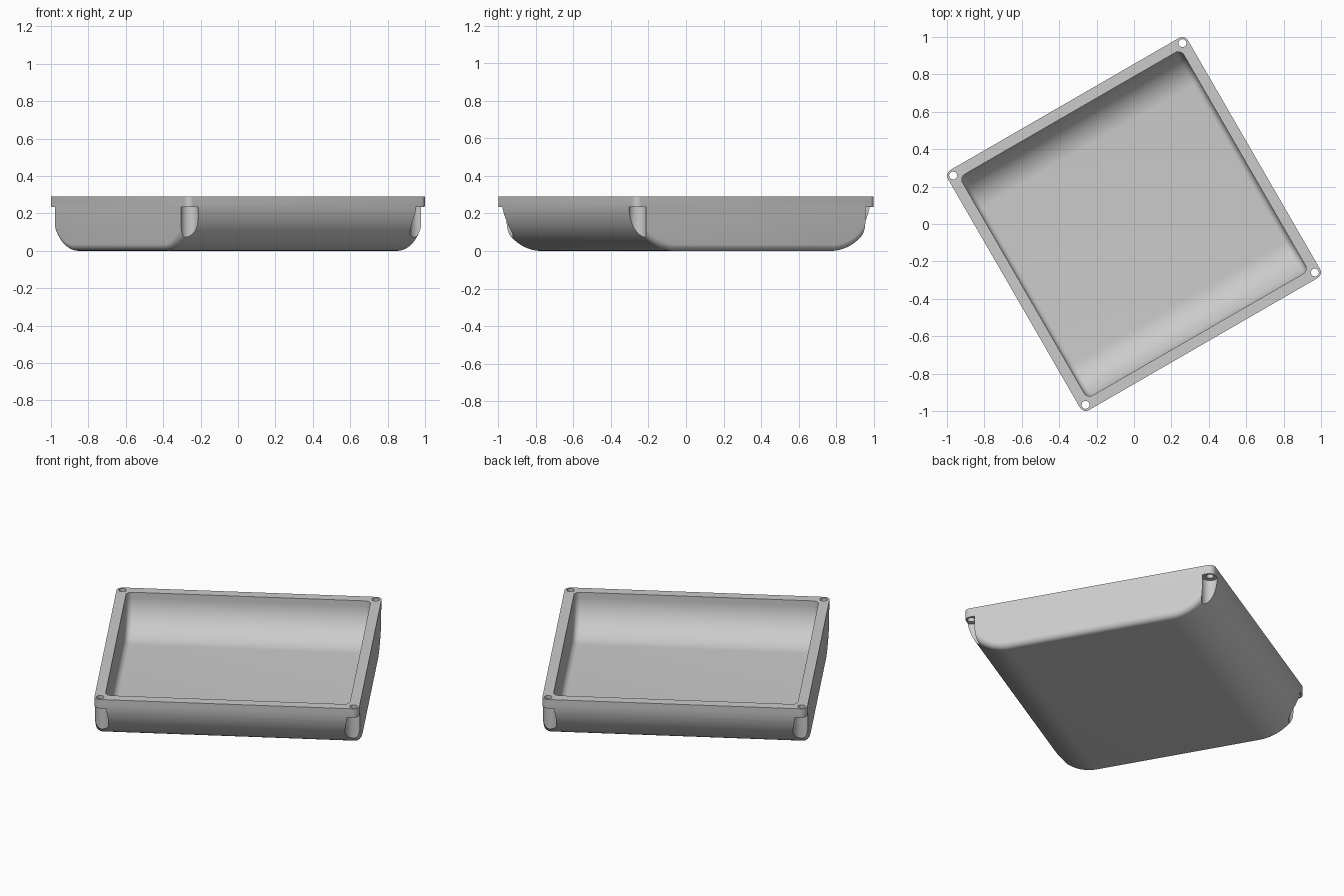
import bpy, bmesh, math
from mathutils import Matrix

if "Cube" in bpy.data.objects:
    bpy.data.objects.remove(bpy.data.objects["Cube"])

TOP = 0.29          # rim height
HALF = 0.741        # half side of the square tray
WALL = 0.058
CENTRE_Z = 0.26     # height of the arc centres
HOLE_POS = 0.708    # screw position from the middle
TURN = Matrix.Rotation(math.radians(30), 4, 'Z')

grey = bpy.data.materials.new("light_grey")
grey.use_nodes = True
grey.diffuse_color = (0.6, 0.6, 0.6, 1)
grey.node_tree.nodes["Principled BSDF"].inputs["Base Color"].default_value = (0.6, 0.6, 0.6, 1)


def finish(name, bm):
    bmesh.ops.recalc_face_normals(bm, faces=bm.faces)
    bm.transform(TURN)
    mesh = bpy.data.meshes.new(name)
    bm.to_mesh(mesh)
    bm.free()
    mesh.materials.append(grey)
    obj = bpy.data.objects.new(name, mesh)
    bpy.context.collection.objects.link(obj)
    return obj


def trough(name, half, radius, fillet, top, steps=24, fillet_steps=8):
    """Block with two big rounded lower edges and a small fillet round each end."""
    bm = bmesh.new()
    flat = half - radius

    def ring(x, inset):
        r = radius - inset
        side = [(flat + r, top)]
        for i in range(steps + 1):
            a = math.pi / 2 * i / steps
            side.append((flat + r * math.cos(a), CENTRE_Z - r * math.sin(a)))
        pts = side + [(-y, z) for y, z in reversed(side)]
        return [bm.verts.new((x, y, z)) for y, z in pts]

    ends = []
    for i in range(fillet_steps + 1):
        a = math.pi / 2 * i / fillet_steps
        ends.append((half - fillet * (1 - math.cos(a)), fillet * (1 - math.sin(a))))
    # a runs from the side wall to the end cap
    ends = [(half - fillet * (1 - math.sin(math.pi / 2 * i / fillet_steps)),
             fillet * (1 - math.cos(math.pi / 2 * i / fillet_steps)))
            for i in range(fillet_steps + 1)]
    stations = [(-x, d) for x, d in reversed(ends)] + ends
    rings = [ring(x, d) for x, d in stations]
    for a, b in zip(rings, rings[1:]):
        for i in range(len(a)):
            j = (i + 1) % len(a)
            bm.faces.new((a[i], a[j], b[j], b[i]))
    bm.faces.new(rings[0])
    bm.faces.new(rings[-1])
    return finish(name, bm)


def corner_cylinders(name, radius, low, high):
    bm = bmesh.new()
    for sx in (-1, 1):
        for sy in (-1, 1):
            place = Matrix.Translation((sx * HOLE_POS, sy * HOLE_POS, (low + high) / 2))
            bmesh.ops.create_cone(bm, cap_ends=True, segments=40, radius1=radius,
                                  radius2=radius, depth=high - low, matrix=place)
    return finish(name, bm)


# Outer shell, hollow, screw recesses under the rim and screw holes
tray = trough("tray", HALF, CENTRE_Z, 0.036, TOP)
cutters = [
    trough("hollow_cutter", HALF - WALL, CENTRE_Z - 0.06, 0.035, TOP + 0.1),
    corner_cylinders("recess_cutter", 0.047, -0.1, 0.235),
    corner_cylinders("hole_cutter", 0.021, 0.15, TOP + 0.1),
]
for cutter in cutters:
    cutter.hide_render = True
    mod = tray.modifiers.new(cutter.name, 'BOOLEAN')
    mod.operation = 'DIFFERENCE'
    mod.solver = 'EXACT'
    mod.object = cutter

# Bake the cuts and remove the cutters
bpy.context.view_layer.update()
graph = bpy.context.evaluated_depsgraph_get()
cut_mesh = bpy.data.meshes.new_from_object(tray.evaluated_get(graph))
tray.modifiers.clear()
tray.data = cut_mesh
cut_mesh.name = "tray"
for cutter in cutters:
    bpy.data.objects.remove(cutter)

# Smooth curves, crisp rim
bpy.ops.object.select_all(action='DESELECT')
tray.select_set(True)
bpy.context.view_layer.objects.active = tray
bpy.ops.object.shade_smooth_by_angle(angle=math.radians(30))
